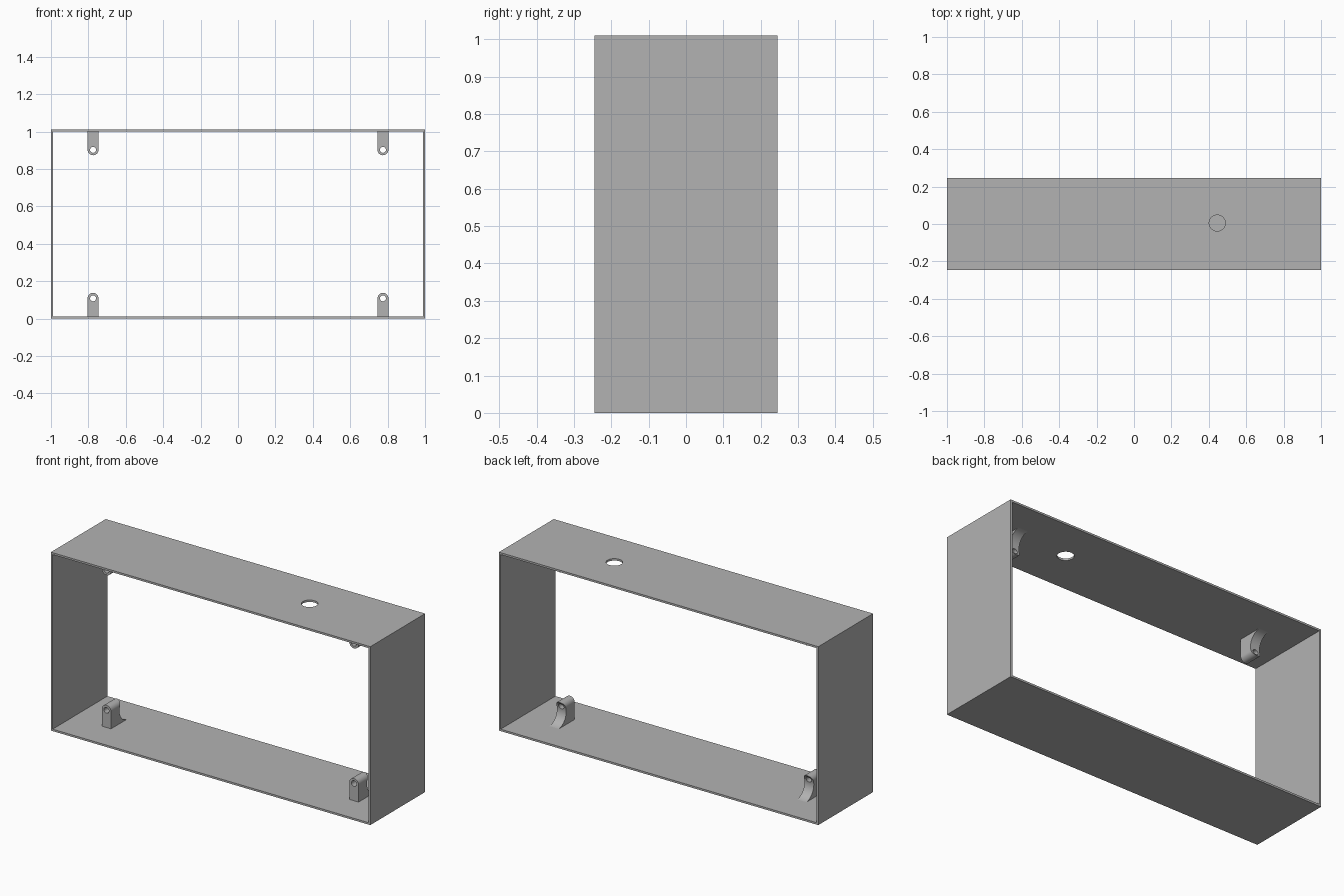
import bpy
import math

cube = bpy.data.objects.get("Cube")
if cube:
    bpy.data.objects.remove(cube, do_unlink=True)

HALF_X, HALF_Y, HEIGHT, WALL = 1.0, 0.245, 1.01, 0.011

grey = bpy.data.materials.new("light_grey")
grey.use_nodes = True
COLOUR = (0.45, 0.45, 0.45, 1)
grey.diffuse_color = COLOUR
grey.node_tree.nodes["Principled BSDF"].inputs["Base Color"].default_value = COLOUR


def box(name, size, centre):
    bpy.ops.mesh.primitive_cube_add(size=1, location=centre)
    ob = bpy.context.object
    ob.name = name
    ob.scale = size
    bpy.ops.object.transform_apply(location=True, rotation=True, scale=True)
    return ob


def rod(name, radius, length, centre, rotation=(0, 0, 0), sides=48):
    bpy.ops.mesh.primitive_cylinder_add(vertices=sides, radius=radius, depth=length,
                                        location=centre, rotation=rotation)
    ob = bpy.context.object
    ob.name = name
    bpy.ops.object.transform_apply(location=True, rotation=True, scale=True)
    return ob


def cut(target, cutter):
    # subtract a cutter and discard it
    mod = target.modifiers.new("cut", 'BOOLEAN')
    mod.operation, mod.solver, mod.object = 'DIFFERENCE', 'EXACT', cutter
    bpy.ops.object.select_all(action='DESELECT')
    bpy.context.view_layer.objects.active = target
    target.select_set(True)
    bpy.ops.object.modifier_apply(modifier=mod.name)
    bpy.data.objects.remove(cutter, do_unlink=True)


def finish(ob):
    ob.data.materials.clear()
    ob.data.materials.append(grey)
    bpy.ops.object.select_all(action='DESELECT')
    bpy.context.view_layer.objects.active = ob
    ob.select_set(True)
    bpy.ops.object.shade_smooth_by_angle(angle=math.radians(30))


# Open rectangular frame with a round cable hole in the top wall
mid = HEIGHT / 2
frame = box("frame", (2 * HALF_X, 2 * HALF_Y, HEIGHT), (0, 0, mid))
cut(frame, box("opening", (2 * (HALF_X - WALL), 1, HEIGHT - 2 * WALL), (0, 0, mid)))
cut(frame, rod("cable_hole", 0.043, 0.1, (0.445, 0.005, HEIGHT)))
finish(frame)

# Mounting lug: round-ended tab, scooped at the back, with a screw hole
LUG_X, LUG_R, HOLE_Z = 0.775, 0.029, 0.108
FRONT, BACK = -0.07, 0.08


def lug_mesh():
    n = 24
    outline = [(-LUG_R, WALL - 0.001)]
    outline += [(-LUG_R * math.cos(math.pi * i / n), HOLE_Z + LUG_R * math.sin(math.pi * i / n))
                for i in range(n + 1)]
    outline += [(LUG_R, WALL - 0.001)]
    k = len(outline)
    verts = [(x, y, z) for y in (FRONT, BACK) for x, z in outline]
    faces = [tuple(reversed(range(k))), tuple(range(k, 2 * k))]
    faces += [(i, (i + 1) % k, k + (i + 1) % k, k + i) for i in range(k)]
    mesh = bpy.data.meshes.new("lug")
    mesh.from_pydata(verts, [], faces)
    # consistent outward normals
    import bmesh
    bm = bmesh.new()
    bm.from_mesh(mesh)
    bmesh.ops.recalc_face_normals(bm, faces=bm.faces)
    bm.to_mesh(mesh)
    bm.free()
    return mesh


lug = bpy.data.objects.new("lower_left_lug", lug_mesh())
bpy.context.collection.objects.link(lug)
cut(lug, rod("scoop", 0.0745, 0.2, (0, 0.08, 0.085), (0, math.pi / 2, 0), 64))
cut(lug, rod("screw_hole", 0.016, 0.5, (0, 0, HOLE_Z), (math.pi / 2, 0, 0), 32))
finish(lug)
lug.location.x = LUG_X

# Copy the lug to the other three corners; the upper ones are mirrored
for level in ("lower", "upper"):
    mesh = lug.data
    if level == "upper":
        mesh = lug.data.copy()
        for v in mesh.vertices:
            v.co.z = HEIGHT - v.co.z
        mesh.flip_normals()
    for side, sx in (("left", 1), ("right", -1)):
        if level == "lower" and side == "left":
            continue
        ob = bpy.data.objects.new(f"{level}_{side}_lug", mesh)
        ob.location.x = sx * LUG_X
        bpy.context.collection.objects.link(ob)
